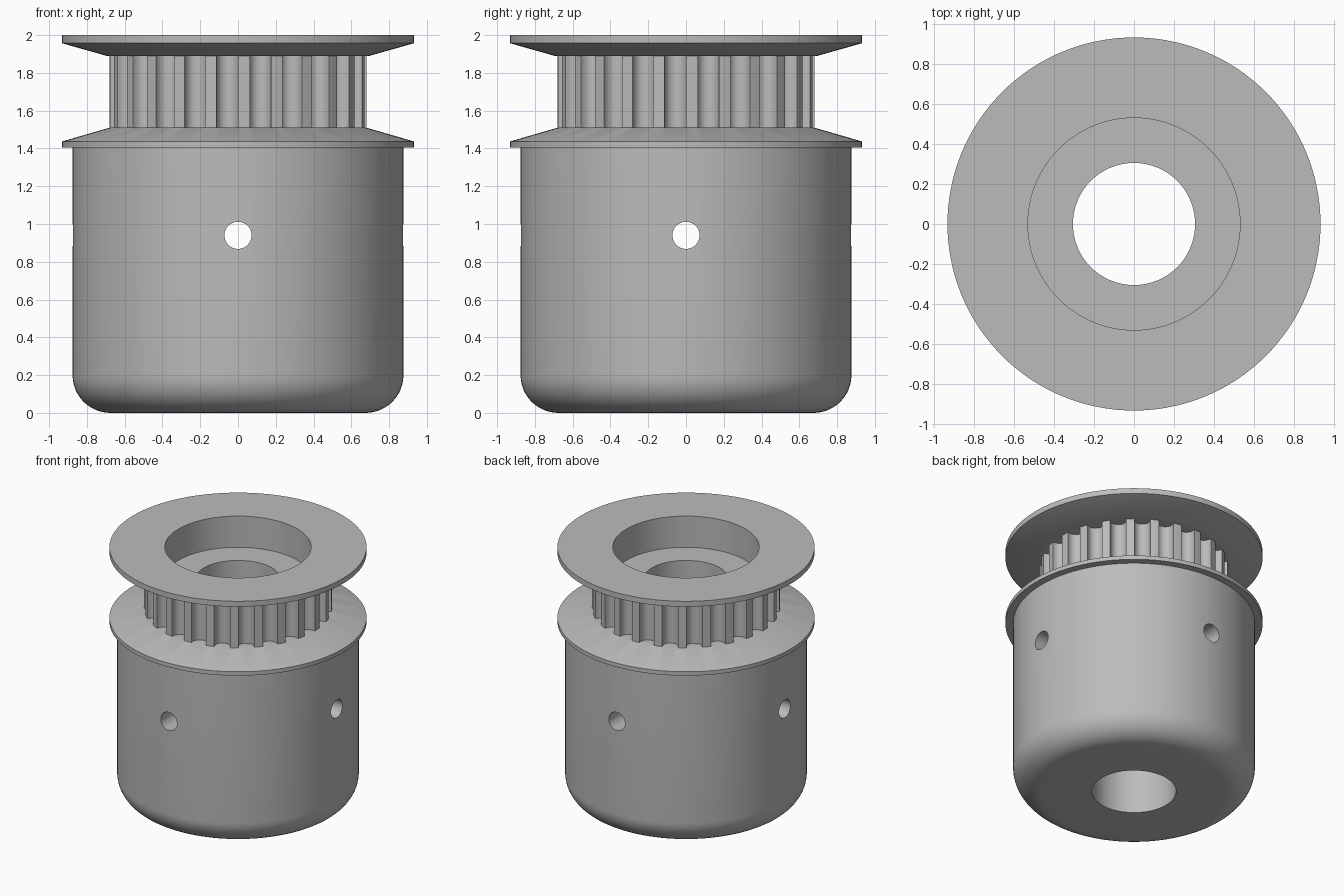
import bpy, bmesh, math
from mathutils import Matrix, Vector

TEETH = 24
SEGMENTS = 144
RIM_R, HUB_R, TOOTH_R, BORE_R, RECESS_R = 0.932, 0.876, 0.68, 0.305, 0.53

default_cube = bpy.data.objects.get("Cube")
if default_cube:
    bpy.data.objects.remove(default_cube, do_unlink=True)

metal = bpy.data.materials.new("plain grey metal")
metal.use_nodes = True
GREY = (0.5, 0.5, 0.5, 1)
metal.diffuse_color = GREY
metal.node_tree.nodes["Principled BSDF"].inputs["Base Color"].default_value = GREY


def make_object(name, bm):
    bmesh.ops.recalc_face_normals(bm, faces=bm.faces)
    mesh = bpy.data.meshes.new(name)
    bm.to_mesh(mesh)
    bm.free()
    obj = bpy.data.objects.new(name, mesh)
    bpy.context.collection.objects.link(obj)
    mesh.materials.append(metal)
    return obj


def revolve(name, profile):
    """Turn a closed (radius, height) outline around the z axis."""
    bm = bmesh.new()
    verts = [bm.verts.new((0, -r, z)) for r, z in profile]
    edges = [bm.edges.new((a, b)) for a, b in zip(verts, verts[1:] + verts[:1])]
    bmesh.ops.spin(bm, geom=verts + edges, cent=(0, 0, 0), axis=(0, 0, 1),
                   angle=math.tau, steps=SEGMENTS)
    bmesh.ops.remove_doubles(bm, verts=bm.verts, dist=1e-5)
    return make_object(name, bm)


def cut(target, cutter):
    """Subtract the cutter, then discard it."""
    mod = target.modifiers.new("cut", "BOOLEAN")
    mod.operation, mod.solver, mod.object = "DIFFERENCE", "EXACT", cutter
    bpy.context.view_layer.objects.active = target
    bpy.ops.object.modifier_apply(modifier=mod.name)
    bpy.data.objects.remove(cutter, do_unlink=True)


# Turned body: rounded hub, two bevelled flanges, belt seat, recess and bore
FILLET = 0.2
fillet = [(HUB_R - FILLET + FILLET * math.sin(a), FILLET - FILLET * math.cos(a))
          for a in (math.pi / 2 * i / 12 for i in range(13))]
hub = [(BORE_R, 0)] + fillet + [(HUB_R, 1.405)]
lower_flange = [(RIM_R, 1.405), (RIM_R, 1.437), (TOOTH_R, 1.51)]
upper_flange = [(TOOTH_R, 1.89), (0.695, 1.89), (RIM_R, 1.957), (RIM_R, 2)]
recess = [(RECESS_R, 2), (RECESS_R, 1.75), (BORE_R, 1.75)]
body = revolve("timing_pulley", hub + lower_flange + upper_flange + recess)

# Round-bottomed belt grooves between the teeth
LAND = math.radians(5.3)
PITCH = math.tau / TEETH
half = TOOTH_R * math.sin((PITCH - LAND) / 2)
floor = TOOTH_R - 0.077 + half
outline = [(half * math.cos(a), -floor + half * math.sin(a))
           for a in (math.pi * i / 12 for i in range(13))]
outline += [(-half, -0.72), (half, -0.72)]
bm = bmesh.new()
for i in range(TEETH):
    turn = Matrix.Rotation(LAND + (PITCH - LAND) / 2 + i * PITCH, 3, "Z")
    face = bm.faces.new([bm.verts.new(turn @ Vector((x, y, 1.51))) for x, y in outline])
    side = bmesh.ops.extrude_face_region(bm, geom=[face])["geom"]
    top = [g for g in side if isinstance(g, bmesh.types.BMVert)]
    bmesh.ops.translate(bm, verts=top, vec=(0, 0, 0.38))
cut(body, make_object("groove_cutter", bm))

# Four radial set-screw holes through the hub wall
bm = bmesh.new()
for i in range(4):
    place = (Matrix.Rotation(i * math.pi / 2, 4, "Z") @ Matrix.Translation((0.6, 0, 0.94))
             @ Matrix.Rotation(math.pi / 2, 4, "Y"))
    bmesh.ops.create_cone(bm, cap_ends=True, segments=40, radius1=0.072,
                          radius2=0.072, depth=0.8, matrix=place)
cut(body, make_object("hole_cutter", bm))

# Smooth turned surfaces, crisp edges
bpy.ops.object.select_all(action="DESELECT")
body.select_set(True)
bpy.context.view_layer.objects.active = body
bpy.ops.object.shade_smooth_by_angle(angle=math.radians(30))
